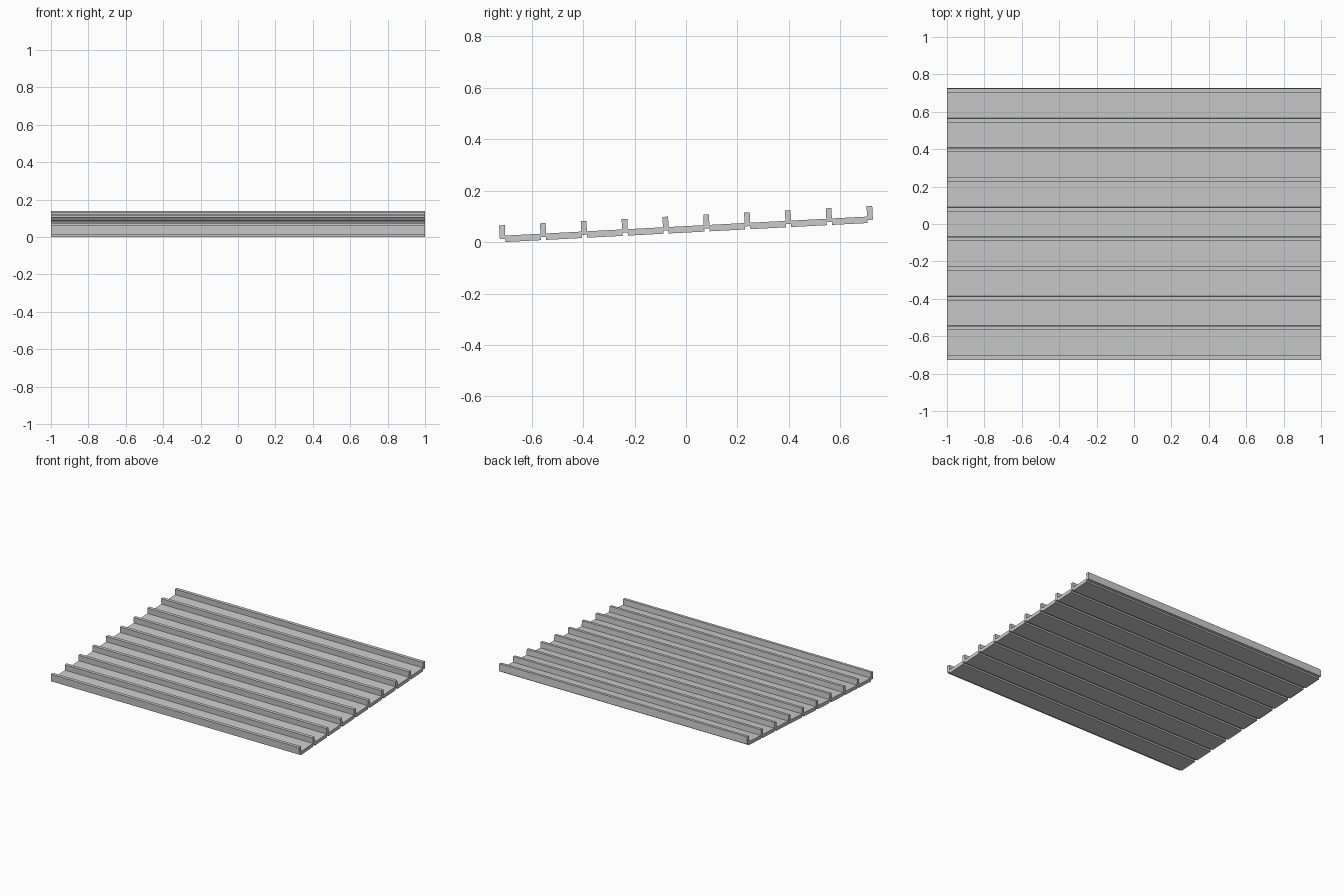
import bpy, math
from mathutils import Matrix, Vector

if "Cube" in bpy.data.objects:
    bpy.data.objects.remove(bpy.data.objects["Cube"])

TILT = math.radians(3.0)
COUNT = 9                 # flat panels; one more rib than panels
PITCH = 0.1588            # rib spacing along the slope
RIB_W = 0.022
RIB_LOW, RIB_TOP = 0.012, 0.0655
PANEL_T = 0.025
FIRST = -PITCH * COUNT / 2

parts = []


def bar(name, y0, y1, z0, z1):
    """Full-width bar, laid out flat before the slope is applied."""
    bpy.ops.mesh.primitive_cube_add(size=1)
    ob = bpy.context.object
    ob.name = name
    ob.data.transform(Matrix.Translation((0, (y0 + y1) / 2, (z0 + z1) / 2))
                      @ Matrix.Diagonal((2, y1 - y0, z1 - z0, 1)))
    parts.append(ob)


# Flat panels between the ribs
for i in range(COUNT):
    y = FIRST + i * PITCH
    bar(f"roof_panel_{i + 1}", y + RIB_W / 2 - 0.001, y + PITCH - RIB_W / 2 + 0.001, 0, PANEL_T)

# Raised ribs, with a shallow groove left underneath
for i in range(COUNT + 1):
    y = FIRST + i * PITCH
    bar(f"seam_rib_{i + 1}", y - RIB_W / 2, y + RIB_W / 2, RIB_LOW, RIB_TOP)

# Slope the roof, then centre it and stand it on the ground
for ob in parts:
    ob.data.transform(Matrix.Rotation(TILT, 4, 'X'))
points = [v.co for ob in parts for v in ob.data.vertices]
ys = [p.y for p in points]
shift = Vector((0, -(min(ys) + max(ys)) / 2, -min(p.z for p in points)))
for ob in parts:
    ob.data.transform(Matrix.Translation(shift))
